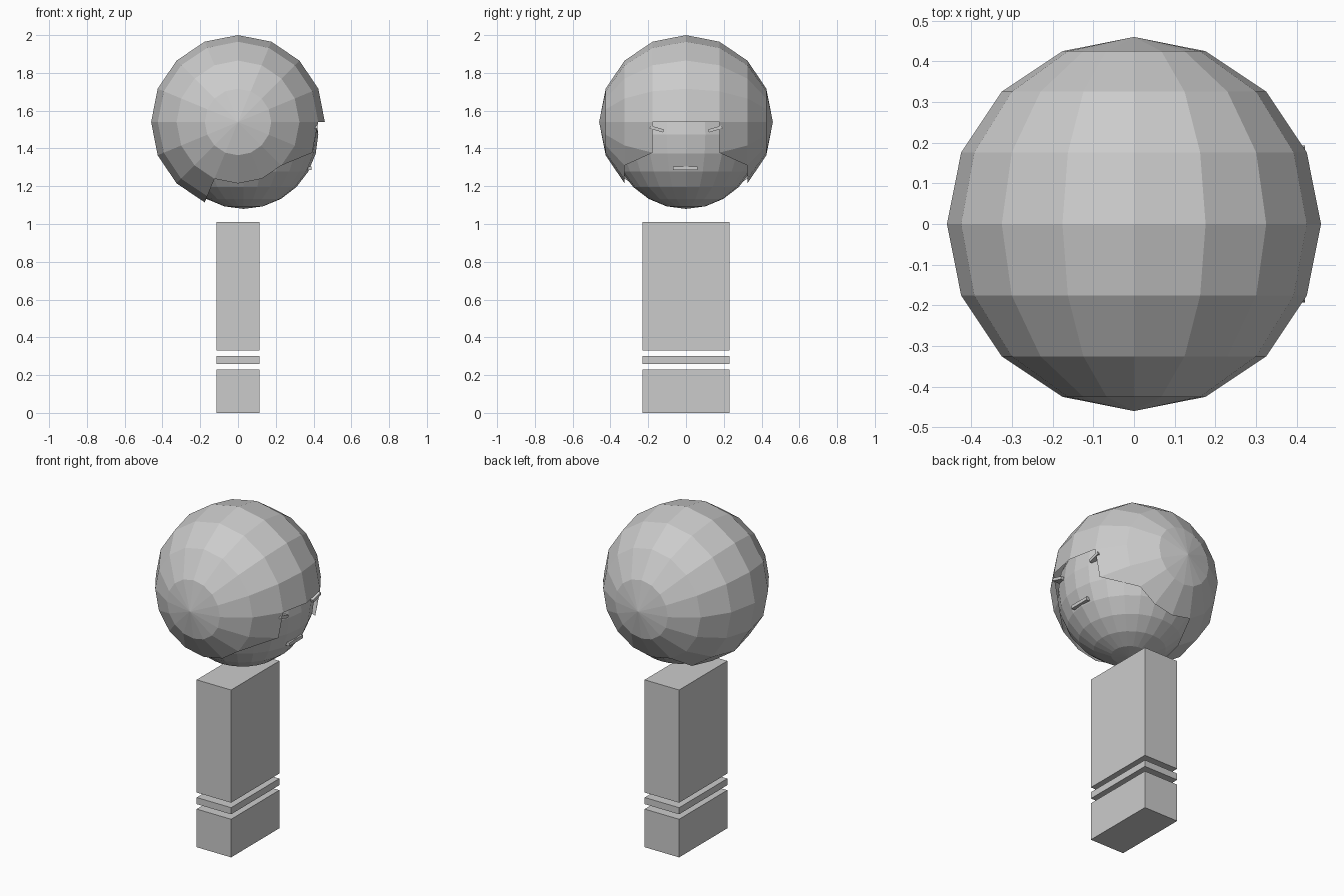
import bpy, bmesh, math
from mathutils import Matrix, Vector

if "Cube" in bpy.data.objects:
    bpy.data.objects.remove(bpy.data.objects["Cube"])


def finish(bm, name):
    mesh = bpy.data.meshes.new(name)
    bm.to_mesh(mesh)
    bm.free()
    ob = bpy.data.objects.new(name, mesh)
    bpy.context.collection.objects.link(ob)
    return ob


def box(name, centre, size, tilt=0.0):
    bm = bmesh.new()
    m = Matrix.Translation(centre) @ Matrix.Rotation(tilt, 4, 'X') @ Matrix.Diagonal((*size, 1))
    bmesh.ops.create_cube(bm, size=1, matrix=m)
    return finish(bm, name)


# body: three stacked blocks with gaps
for name, z0, z1 in (("feet", 0, 0.23), ("belt", 0.26, 0.30), ("torso", 0.33, 1.01)):
    box(name, (0, 0, (z0 + z1) / 2), (0.23, 0.46, z1 - z0))

# head
bm = bmesh.new()
bmesh.ops.create_uvsphere(bm, u_segments=24, v_segments=12, radius=0.395,
                          matrix=Matrix.Translation((0.03, 0, 1.475)))
finish(bm, "head")

# hair shell: sphere with its poles along y, opened over the face and chin
bm = bmesh.new()
bmesh.ops.create_uvsphere(bm, u_segments=16, v_segments=8, radius=0.46,
                          matrix=Matrix.Rotation(math.pi / 2, 4, 'X'))


def angle(p):
    return math.degrees(math.atan2(p.z, p.x))


# diagonal cut at each cheek
for f in list(bm.faces):
    c = f.calc_center_median()
    if 0.18 < abs(c.y) < 0.32 and -45 < angle(c) < -22.5:
        top = max((v for v in f.verts if abs(v.co.y) < 0.2), key=lambda v: v.co.z)
        low = min((v for v in f.verts if abs(v.co.y) > 0.2), key=lambda v: v.co.z)
        bmesh.utils.face_split(f, top, low)

gone = []
for f in bm.faces:
    c = f.calc_center_median()
    start = 0 if abs(c.y) < 0.176 else -33.5
    if abs(c.y) < 0.325 and -112.5 < angle(c) < start:
        gone.append(f)
bmesh.ops.delete(bm, geom=gone, context='FACES')
bmesh.ops.translate(bm, verts=bm.verts, vec=Vector((0, 0, 1.54)))
finish(bm, "hair")

# slanted eyes and mouth
for side, name in ((-1, "eye_left"), (1, "eye_right")):
    box(name, (0.395, side * 0.155, 1.503), (0.05, 0.075, 0.017), side * math.radians(16))
box("mouth", (0.37, -0.003, 1.295), (0.04, 0.13, 0.02))
